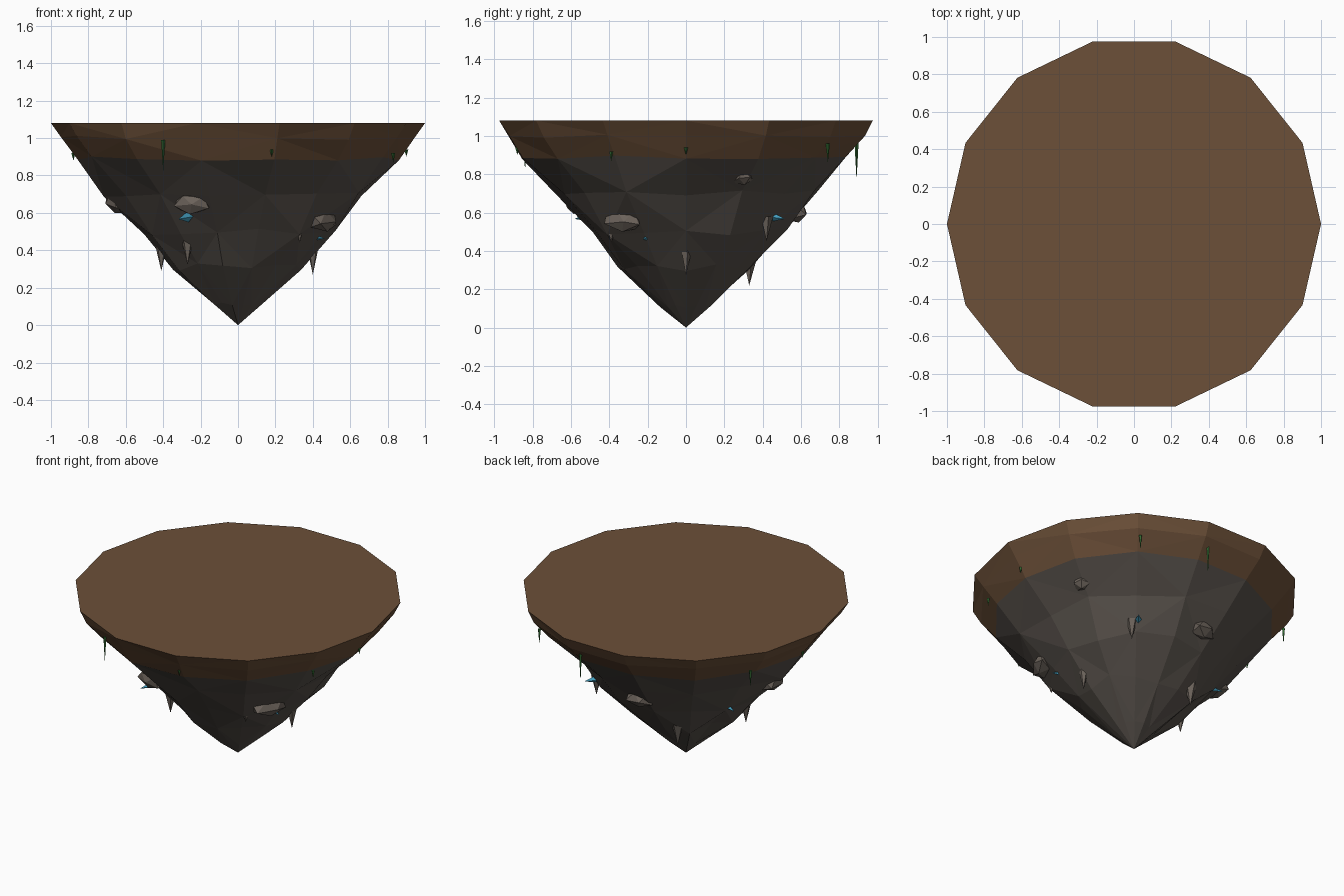
import bpy, bmesh, math, random
from mathutils import Vector, Matrix

random.seed(7)
cube = bpy.data.objects.get("Cube")
if cube:
    bpy.data.objects.remove(cube, do_unlink=True)


def material(name, rgb):
    m = bpy.data.materials.new(name)
    m.use_nodes = True
    m.diffuse_color = (*rgb, 1)
    bsdf = m.node_tree.nodes["Principled BSDF"]
    bsdf.inputs["Base Color"].default_value = (*rgb, 1)
    bsdf.inputs["Roughness"].default_value = 0.9
    return m


SOIL = material("soil brown", (0.15, 0.08, 0.04))
ROCK = material("dark rock", (0.095, 0.081, 0.069))
STONE = material("light stone", (0.15, 0.125, 0.105))
CRYSTAL = material("blue crystal", (0.06, 0.35, 0.53))
VINE = material("vine green", (0.03, 0.14, 0.03))
SIDES = 14


def finish(name, bm, mat):
    bmesh.ops.recalc_face_normals(bm, faces=bm.faces)
    mesh = bpy.data.meshes.new(name)
    bm.to_mesh(mesh)
    bm.free()
    mesh.materials.append(mat)
    obj = bpy.data.objects.new(name, mesh)
    bpy.context.collection.objects.link(obj)
    return obj


def ring(radius, z, wobble=0.0, lift=0.0):
    pts = []
    for i in range(SIDES):
        a = math.tau * i / SIDES
        r = radius + random.uniform(-wobble, wobble)
        pts.append(Vector((r * math.cos(a), r * math.sin(a),
                           z + random.uniform(-lift, lift))))
    return pts


def lofted(name, rings, mat, cap_top=False, tip=None):
    """Join rings of points with triangles, top to bottom."""
    bm = bmesh.new()
    loops = [[bm.verts.new(p) for p in r] for r in rings]
    for k, (up, low) in enumerate(zip(loops, loops[1:])):
        for i in range(SIDES):
            j = (i + 1) % SIDES
            if (i + k) % 2:
                tris = (up[i], up[j], low[i]), (up[j], low[j], low[i])
            else:
                tris = (up[i], up[j], low[j]), (up[i], low[j], low[i])
            for t in tris:
                bm.faces.new(t)
    if cap_top:
        bm.faces.new(loops[0])
    if tip:
        end = bm.verts.new(tip)
        for i in range(SIDES):
            bm.faces.new((loops[-1][i], loops[-1][(i + 1) % SIDES], end))
    return finish(name, bm, mat)


def spike(name, base, direction, radius, length, sides, mat):
    """Cone from its base centre to a point along a direction."""
    bm = bmesh.new()
    turn = Vector(direction).to_track_quat('Z', 'Y').to_matrix().to_4x4()
    place = Matrix.Translation(base) @ turn @ Matrix.Translation((0, 0, length / 2))
    bmesh.ops.create_cone(bm, cap_ends=True, segments=sides, radius1=radius,
                          radius2=0, depth=length, matrix=place)
    return finish(name, bm, mat)


# Soil slab and the rock mass hanging below it
seam = ring(0.865, 0.89, 0.012, 0.012)
lofted("soil_layer", [ring(1.0, 1.08), ring(0.955, 1.0, 0.01, 0.012), seam],
       SOIL, cap_top=True)
lofted("rock_underside",
       [seam, ring(0.685, 0.70, 0.035, 0.02), ring(0.52, 0.50, 0.03, 0.02),
        ring(0.345, 0.31, 0.03, 0.02), ring(0.125, 0.11, 0.015, 0.01)],
       ROCK, tip=(0, 0, 0))

# Stones lodged in the slope: position, then tangent, outward and upright half sizes
boulders = [
    ((-0.25, -0.57, 0.65), (0.11, 0.07, 0.055)),
    ((0.46, -0.32, 0.57), (0.12, 0.06, 0.08)),
    ((-0.64, 0.01, 0.66), (0.09, 0.08, 0.075)),
    ((0.66, 0.30, 0.79), (0.065, 0.06, 0.05)),
    ((-0.06, 0.57, 0.61), (0.09, 0.07, 0.07)),
]
for n, (pos, size) in enumerate(boulders, 1):
    bm = bmesh.new()
    bmesh.ops.create_icosphere(bm, subdivisions=1, radius=1)
    for v in bm.verts:
        v.co *= random.uniform(0.8, 1.15)
    facing = math.atan2(pos[1], pos[0]) - math.pi / 2
    bm.transform(Matrix.Translation(pos) @ Matrix.Rotation(facing, 4, 'Z')
                 @ Matrix.Rotation(0.3, 4, 'X') @ Matrix.Diagonal((*size, 1)))
    finish(f"boulder_{n}", bm, STONE)

# Hanging stone spikes: base position, radius, length
stalactites = [
    ((0.40, 0.0, 0.45), 0.04, 0.18),
    ((-0.17, 0.33, 0.38), 0.045, 0.16),
    ((0.37, 0.42, 0.58), 0.035, 0.13),
    ((0.33, -0.39, 0.54), 0.03, 0.10),
    ((-0.41, -0.05, 0.51), 0.055, 0.22),
    ((-0.27, -0.33, 0.46), 0.035, 0.14),
]
for n, (pos, radius, length) in enumerate(stalactites, 1):
    spike(f"stalactite_{n}", pos, (0, 0, -1), radius, length, 5, STONE)

# Crystals pointing out of the slope
for n, pos in enumerate([(-0.29, -0.53, 0.58), (0.41, -0.2, 0.475),
                         (0.36, 0.47, 0.58), (-0.46, 0.2, 0.51)], 1):
    out = Vector((pos[0], pos[1], 0)).normalized()
    spike(f"crystal_{n}", Vector(pos) - out * 0.05, out - Vector((0, 0, 0.12)),
          0.03, 0.11, 4, CRYSTAL)

# Vines hanging from the soil: top position, length
vines = [
    ((-0.40, -0.84, 0.99), 0.17), ((0.18, -0.88, 0.94), 0.04),
    ((0.83, -0.39, 0.92), 0.05), ((0.90, 0.0, 0.94), 0.04),
    ((0.57, 0.74, 0.96), 0.10), ((0.16, 0.89, 0.97), 0.20),
    ((-0.80, 0.46, 0.94), 0.11), ((-0.88, 0.02, 0.92), 0.04),
]
for n, (pos, length) in enumerate(vines, 1):
    spike(f"vine_{n}", pos, (0, 0, -1), 0.011, length, 4, VINE)
